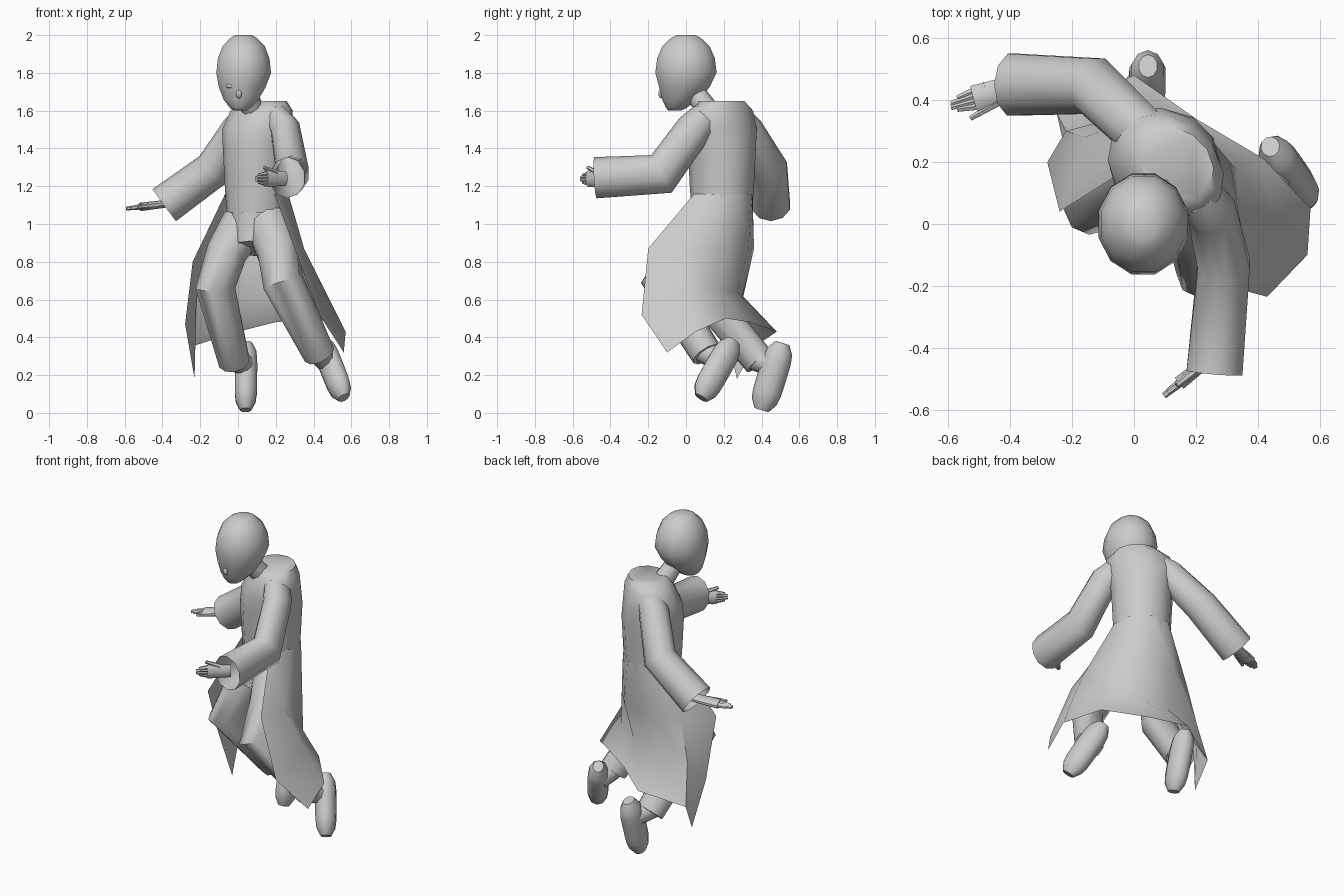
import bpy
from math import cos, sin, pi, tau, radians
from mathutils import Vector

cube = bpy.data.objects.get("Cube")
if cube:
    bpy.data.objects.remove(cube, do_unlink=True)

shade = (.6, .6, .6, 1)
grey = bpy.data.materials.new("plain grey")
grey.use_nodes = True
grey.diffuse_color = shade
grey.node_tree.nodes["Principled BSDF"].inputs["Base Color"].default_value = shade

SIDEWAYS = Vector((1, 0, 0))
FORE_AFT = Vector((0, 1, 0))
UPRIGHT = Vector((0, 0, 1))
ACROSS_BODY = Vector((1, -1, 0)).normalized()


def finish(part):
    """Give the part its material and smooth shading with sharp creases."""
    part.data.materials.append(grey)
    bpy.ops.object.select_all(action="DESELECT")
    part.select_set(True)
    bpy.context.view_layer.objects.active = part
    bpy.ops.object.shade_smooth_by_angle(angle=radians(50))


def add_mesh(name, points, faces):
    data = bpy.data.meshes.new(name)
    data.from_pydata(points, [], faces)
    part = bpy.data.objects.new(name, data)
    bpy.context.collection.objects.link(part)
    finish(part)


def loft(name, centres, widths, depths, side, axis=None, sides=10, open_end=False):
    """Skin ellipses set along a path, mitred at the bends unless an axis is given."""
    points, faces = [], []
    last = len(centres) - 1
    for i, centre in enumerate(centres):
        along, mitre = axis, 1
        if axis is None:
            before = (centres[max(i, 1)] - centres[max(i, 1) - 1]).normalized()
            after = (centres[min(i + 1, last)] - centres[min(i, last - 1)]).normalized()
            along = (before + after) / 2
            mitre = along.length
            along = along.normalized()
        across = (side - along * side.dot(along)).normalized()
        normal = along.cross(across)
        for k in range(sides):
            turn = tau * (k + .5) / sides
            points.append(centre + across * widths[i] * cos(turn)
                          + normal * depths[i] / mitre * sin(turn))
    for start in range(0, last * sides, sides):
        for k in range(sides):
            n = (k + 1) % sides
            faces.append((start + k, start + n, start + n + sides, start + k + sides))
    faces.append(tuple(reversed(range(sides))))
    if not open_end:
        faces.append(tuple(range(last * sides, len(points))))
    add_mesh(name, points, faces)


def limb(name, joints, start, end, side, flat=1, **options):
    """Tube through the joints whose radius changes evenly from start to end."""
    centres = [Vector(joint) for joint in joints]
    last = len(centres) - 1
    widths = [start + (end - start) * i / last for i in range(last + 1)]
    depths = [width * flat for width in widths]
    loft(name, centres, widths, depths, side, **options)


def blob(name, place, size):
    bpy.ops.mesh.primitive_uv_sphere_add(segments=8, ring_count=6, location=place)
    part = bpy.context.object
    part.name = name
    part.scale = size
    finish(part)


def hand(name, wrist, tip, side, thumb_way):
    """Flat palm, four tapered fingers held together and a thumb."""
    wrist, tip = Vector(wrist), Vector(tip)

    def spot(fraction, offset=0):
        return wrist.lerp(tip, fraction) + side * offset

    limb(name + "_palm", [spot(0), spot(.35), spot(.65)], .04, .045, side, .5)
    for i in range(4):
        spread = (i - 1.5) / 50
        reach = 1 - abs(i - 1.5) / 12
        limb(name + "_finger", [spot(.5, spread), spot(reach, spread * .6)],
             .016, .01, side, sides=6)
    limb(name + "_thumb", [spot(.3, thumb_way * .03), spot(.7, thumb_way * .06)],
         .016, .009, side, sides=6)


def shoe(name, heel, toe, side):
    """Long blunt shoe, rounded at the heel and the toe."""
    fractions = [i / 8 for i in range(9)]
    centres = [Vector(heel).lerp(Vector(toe), f) for f in fractions]
    widths = [.062 * (1 - .5 * abs(2 * f - 1) ** 5) for f in fractions]
    depths = [width * 1.25 for width in widths]
    loft(name, centres, widths, depths, side)


# head: an egg that narrows and moves forward towards the chin
centres, widths, depths = [], [], []
for i in range(9):
    height = cos(pi * i / 8)
    low = max(0, -height)
    size = max(.2, sin(pi * i / 8)) ** .75 * (1 - .25 * low)
    centres.append(Vector((.03 - .02 * low, -.06 * low ** 2, 1.8 + height / 5)))
    widths.append(.15 * size)
    depths.append(.168 * size * (1 - .1 * low))
loft("head", centres[::-1], widths[::-1], depths[::-1], SIDEWAYS, UPRIGHT, 12)
limb("neck", [(.1, .15, 1.55), (.05, .06, 1.68)], .065, .055, SIDEWAYS)

# face
blob("nose", (.005, -.125, 1.69), (.018, .022, .026))
blob("lips", (.01, -.107, 1.645), (.028, .012, .008))
for way in (-1, 1):
    blob("eyelid", (.015 + way / 20, -.115, 1.73), (.03, .016, .012))

# robe body: nearly straight, widest at the shoulders, closed by a sloping yoke
levels = [1.06, 1.2, 1.4, 1.5, 1.6, 1.65]
widths = [.16, .17, .18, .2, .19, .13]
depths = [.16, .17, .18, .17, .14, .11]
centres = [Vector((.1 + max(0, z - 1.5) / 4, .19, z)) for z in levels]
loft("robe_body", centres, widths, depths, ACROSS_BODY, UPRIGHT, 12)

# robe skirt: open in front, from the left front edge round the back,
# drawn in at the knees and flaring again to the hem
thigh_row = [(.3, -.2, .87), (.35, -.03, .87), (.31, .2, .87), (.2, .33, .87),
             (0, .36, .87), (-.16, .28, .85), (-.24, .04, .8)]
knee_row = [(.43, -.235, .52), (.46, 0, .65), (.33, .18, .65), (.18, .27, .64),
            (0, .3, .62), (-.22, .3, .6), (-.28, .2, .47)]
hem_row = [(.56, -.1, .32), (.57, .05, .43), (.42, .21, .5), (.2, .34, .48),
           (0, .48, .43), (-.25, .36, .35), (-.23, .27, .18)]
columns = len(hem_row)
waist_row = []
for i in range(columns):
    turn = radians(42 * i - 58)
    waist_row.append(Vector((.1 + .173 * cos(turn), .19 + .173 * sin(turn), 1.16)))
skirt_faces = []
for row in range(3):
    for i in range(columns - 1):
        corner = row * columns + i
        skirt_faces.append((corner, corner + columns, corner + columns + 1, corner + 1))
add_mesh("robe_skirt", waist_row + thigh_row + knee_row + hem_row, skirt_faces)

# sleeves, open at the cuffs, and hands
limb("left_sleeve", [(.2, .1, 1.56), (.25, .04, 1.5), (.29, -.13, 1.265), (.26, -.48, 1.245)],
     .075, .095, SIDEWAYS, 1.15, open_end=True)
limb("right_sleeve", [(.05, .28, 1.55), (0, .32, 1.5), (-.13, .445, 1.29), (-.39, .45, 1.1)],
     .08, .105, FORE_AFT, open_end=True)
hand("left_hand", (.25, -.43, 1.24), (.09, -.56, 1.24), UPRIGHT, 1)
hand("right_hand", (-.36, .45, 1.11), (-.6, .38, 1.08), FORE_AFT, -1)

# trousers
limb("trouser_hips", [(.1, .19, 1.15), (.09, .17, 1), (.08, .12, .87)],
     .165, .11, ACROSS_BODY)
limb("left_trouser", [(.16, .14, 1), (.21, 0, .85), (.24, -.13, .69), (.43, .11, .31)],
     .125, .085, ACROSS_BODY)
limb("right_trouser", [(.03, .2, 1), (-.06, .14, .85), (-.12, .07, .66), (-.02, .39, .27)],
     .12, .085, ACROSS_BODY)

# ankles, and shoes with the toes pointing down
limb("left_ankle", [(.42, .09, .33), (.47, .2, .27)], .065, .06, SIDEWAYS)
limb("right_ankle", [(-.02, .36, .29), (.04, .46, .25)], .065, .06, SIDEWAYS)
shoe("left_shoe", (.44, .25, .38), (.56, .08, .08), SIDEWAYS + FORE_AFT / 2)
shoe("right_shoe", (.045, .51, .37), (.04, .4, .015), SIDEWAYS)
